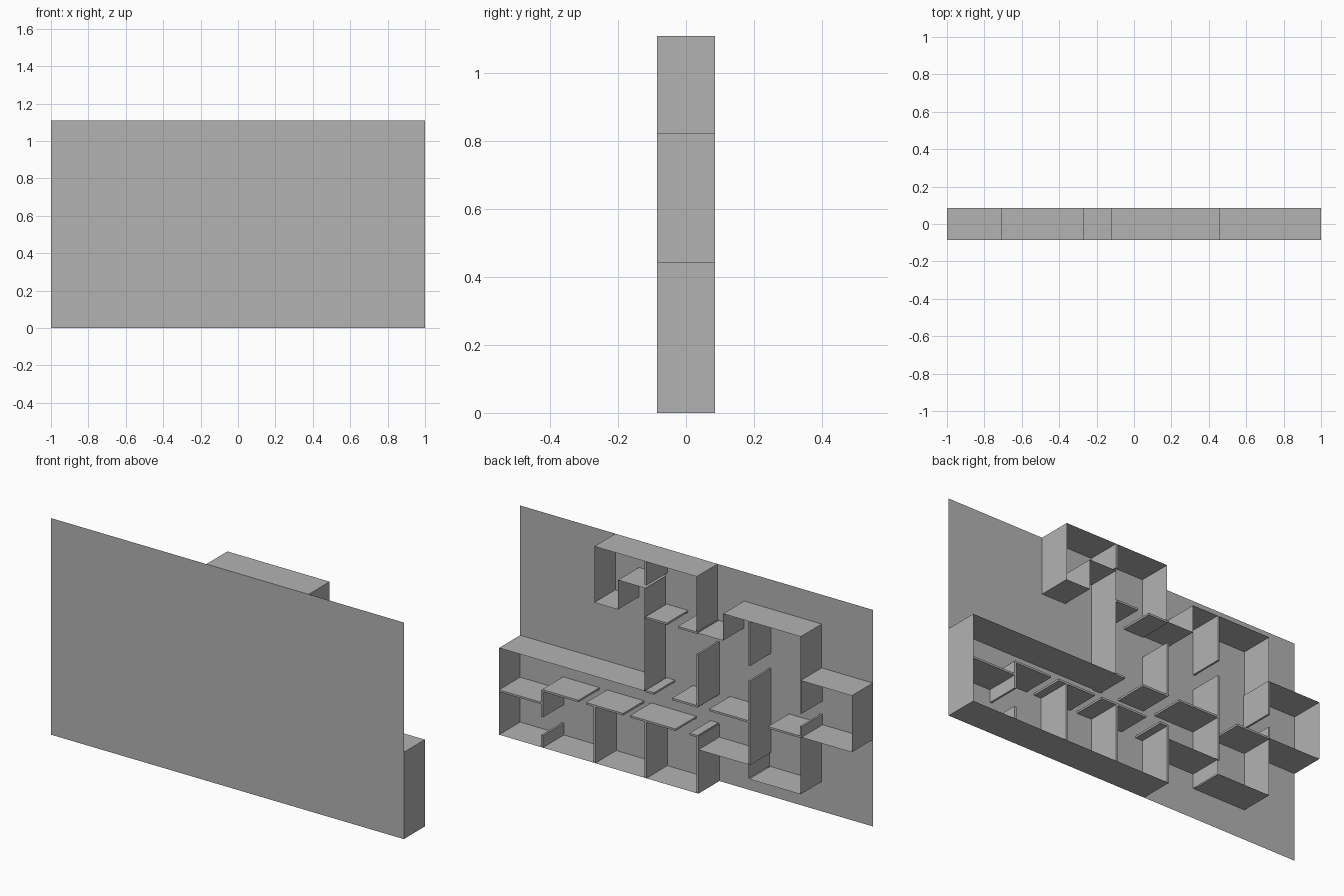
import bpy
import bmesh

old = bpy.data.objects.get("Cube")
if old:
    bpy.data.objects.remove(old, do_unlink=True)

# One plain grey for everything
grey = bpy.data.materials.new("plain grey")
grey.use_nodes = True
colour = (0.45, 0.45, 0.45, 1)
grey.diffuse_color = colour
grey.node_tree.nodes["Principled BSDF"].inputs["Base Color"].default_value = colour

FRONT, BACK = -0.085, 0.085
HALF = 0.005          # half thickness of an inner partition
TOP = 1.11
# Shared grid of the room layout
A, B, C, D, E, F = 0.757, 0.46, 0.17, -0.125, -0.418, -0.71
MID, LOW, SHELF, HIGH, CROWN = 0.445, 0.225, 0.292, 0.822, 0.96


def make_object(name, bm):
    mesh = bpy.data.meshes.new(name)
    bm.to_mesh(mesh)
    bm.free()
    mesh.materials.append(grey)
    obj = bpy.data.objects.new(name, mesh)
    bpy.context.collection.objects.link(obj)
    return obj


def add_sheet(bm, x0, x1, z0, z1):
    """Thin outer wall: one quad running from the plate to the back."""
    corners = [(x0, FRONT, z0), (x1, FRONT, z1), (x1, BACK, z1), (x0, BACK, z0)]
    bm.faces.new([bm.verts.new(c) for c in corners])


def add_block(bm, x0, x1, z0, z1):
    """Inner partition: a box running from the plate to the back."""
    near = [bm.verts.new(c) for c in
            ((x0, FRONT, z0), (x1, FRONT, z0), (x1, FRONT, z1), (x0, FRONT, z1))]
    face = bm.faces.new(near)
    result = bmesh.ops.extrude_face_region(bm, geom=[face])
    moved = [g for g in result["geom"] if isinstance(g, bmesh.types.BMVert)]
    bmesh.ops.translate(bm, verts=moved, vec=(0, BACK - FRONT, 0))
    bmesh.ops.recalc_face_normals(bm, faces=bm.faces)


def outer(name, upright, spans):
    bm = bmesh.new()
    for pos, lo, hi in spans:
        if upright:
            add_sheet(bm, pos, pos, lo, hi)
        else:
            add_sheet(bm, lo, hi, pos, pos)
    make_object(name, bm)


def inner(name, upright, spans):
    bm = bmesh.new()
    for pos, lo, hi in spans:
        if upright:
            add_block(bm, pos - HALF, pos + HALF, lo, hi)
        else:
            add_block(bm, lo, hi, pos - HALF, pos + HALF)
    make_object(name, bm)


# Large flat base plate
plate = bmesh.new()
plate.faces.new([plate.verts.new((x, FRONT, z))
                 for x, z in ((-1, 0), (1, 0), (1, TOP), (-1, TOP))])
make_object("base_plate", plate)

# Outer walls standing upright
outer("outer_upright_walls", True, [
    (1, 0, MID),
    (B, HIGH, TOP),
    (0.326, HIGH, 0.973),
    (C + HALF, MID, 0.973),
    (D + HALF, HIGH, TOP),
    (D + HALF, 0, LOW),
    (-0.27, HIGH, CROWN),
    (E + HALF, 0.152, LOW),
    (F, 0.735, CROWN),
    (F, 0.152, MID),
    (-1, MID, 0.735),
])

# Outer walls lying level
outer("outer_level_walls", False, [
    (0, D + HALF, 1),
    (TOP, D + HALF, B),
    (HIGH, 0.326, B),
    (0.973, C, 0.326),
    (HIGH, -0.27, D),
    (CROWN, F, -0.27),
    (0.735, -1, F),
    (MID, -1, F),
    (0.152, F, E),
    (LOW, E, D),
    (MID, C, 1),
])

# Inner partitions standing upright, with door gaps between the pieces
inner("inner_upright_partitions", True, [
    (A, 0, 0.062),
    (A, 0.155, SHELF),
    (B, 0, SHELF),
    (C, 0, SHELF),
    (C, 0.988, TOP),
    (D, 0, SHELF),
    (D, MID, 0.714),
    (E, LOW, 0.656),
    (E, 0.733, CROWN),
    (F, MID, 0.5),
    (F, 0.566, 0.735),
])

# Inner partitions lying level
inner("inner_level_partitions", False, [
    (LOW, A, 1),
    (SHELF, 0.55, A),
    (SHELF, 0.297, 0.507),
    (SHELF, 0, 0.258),
    (SHELF, D, -0.08),
    (MID, 0.122, C),
    (MID, D, 0.02),
    (MID, E, -0.19),
    (MID, F, -0.525),
    (HIGH, 0.048, C),
    (HIGH, D, -0.014),
])
